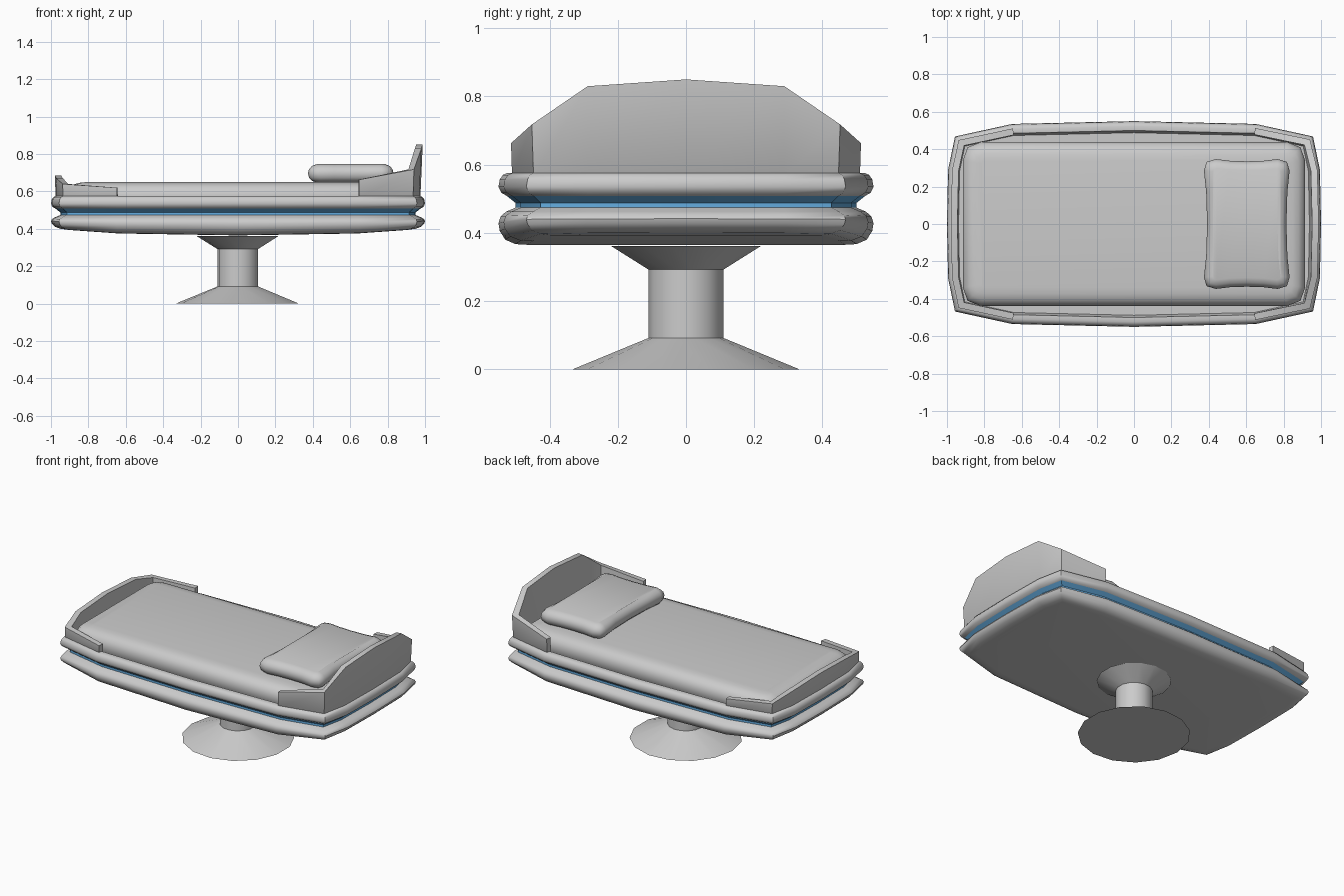
import bpy, bmesh, math
from mathutils import Vector

if "Cube" in bpy.data.objects:
    bpy.data.objects.remove(bpy.data.objects["Cube"])


def ring(quadrant):
    """Mirror a quarter outline (+x towards +y) into a closed loop."""
    half = quadrant + [(-x, y) for x, y in reversed(quadrant) if x > 0]
    return half + [(x, -y) for x, y in reversed(half) if y > 0]


def inset(pts, d):
    """Move every side of a closed outline inwards by d."""
    out, n = [], len(pts)
    for i, p in enumerate(pts):
        p = Vector(p)
        a = (p - Vector(pts[i - 1])).normalized()
        b = (Vector(pts[(i + 1) % n]) - p).normalized()
        na, nb = Vector((-a.y, a.x)), Vector((-b.y, b.x))
        out.append(p + (na + nb) * d / (1 + na.dot(nb)))
    return out


def finish(name, bm, angle=38, mat=None):
    bmesh.ops.recalc_face_normals(bm, faces=bm.faces)
    me = bpy.data.meshes.new(name)
    bm.to_mesh(me)
    bm.free()
    ob = bpy.data.objects.new(name, me)
    bpy.context.collection.objects.link(ob)
    if mat:
        me.materials.append(mat)
    bpy.ops.object.select_all(action='DESELECT')
    ob.select_set(True)
    bpy.context.view_layer.objects.active = ob
    bpy.ops.object.shade_smooth_by_angle(angle=math.radians(angle))
    return ob


def cap(bm, loop):
    """Close a mirrored loop with strips running across y."""
    n = len(loop)
    for i in range(n // 2):
        f = []
        for k in (i, i + 1, n - 1 - i, (n - i) % n):
            if loop[k] not in f:
                f.append(loop[k])
        bm.faces.new(f)


def loft(name, outline, profile, lift=None, bottom=False, top=False,
         angle=38, mat=None, cx=0):
    """Stack inset copies of an outline; profile is (inset, z)."""
    bm = bmesh.new()
    loops = []
    for d, z in profile:
        loops.append([bm.verts.new((p.x + cx, p.y, z + (lift(p.x, z) if lift else 0)))
                      for p in inset(outline, d)])
    n = len(outline)
    for a, b in zip(loops, loops[1:]):
        for i in range(n):
            j = (i + 1) % n
            bm.faces.new((a[i], a[j], b[j], b[i]))
    if bottom:
        cap(bm, loops[0])
    if top:
        cap(bm, loops[-1])
    return finish(name, bm, angle, mat)


def end_wall(name, side, heights):
    """Board wrapping one end of the bed; heights run from centre to side."""
    outer, inner = inset(shell, 0.025), inset(shell, 0.06)
    c = 0 if side > 0 else 8
    bm = bmesh.new()
    rows = []
    for k in range(-3, 4):
        i = (c + k) % 16
        z = heights[abs(k)]
        lean = 0.05 * max(0, z - 0.6)
        o, q = outer[i], inner[i]
        ot, qt = inset(shell, 0.025 - lean)[i], inset(shell, 0.06 - lean)[i]
        rows.append([bm.verts.new(v) for v in (
            (o.x, o.y, 0.565), (ot.x, ot.y, z), (qt.x, qt.y, z), (q.x, q.y, 0.52))])
    for a, b in zip(rows, rows[1:]):
        for i in range(4):
            j = (i + 1) % 4
            bm.faces.new((a[i], a[j], b[j], b[i]))
    bm.faces.new(rows[0])
    bm.faces.new(rows[-1])
    finish(name, bm)


blue = bpy.data.materials.new("blue_glow")
blue.diffuse_color = (0.13, 0.42, 0.75, 1)
blue.use_nodes = True
blue.node_tree.nodes["Principled BSDF"].inputs["Base Color"].default_value = blue.diffuse_color

# Shell: lower hull with upswept ends, blue groove, upper rim tray
shell = ring([(1.0, 0), (0.994, 0.29), (0.957, 0.468), (0.65, 0.535), (0, 0.55)])
sweep = lambda x, z: 0.04 * abs(x) ** 3 * max(0, (0.46 - z) / 0.095)
loft("lower_hull", shell,
     [(0.085, 0.365), (0.05, 0.367), (0.02, 0.38), (0.004, 0.405), (0.0, 0.428),
      (0.006, 0.448), (0.022, 0.462), (0.05, 0.474)], lift=sweep, bottom=True)
loft("light_strip", shell, [(0.05, 0.474), (0.05, 0.488), (0.025, 0.508)], mat=blue)
loft("upper_rim", shell,
     [(0.025, 0.508), (0.008, 0.518), (0.0, 0.535), (0.004, 0.557), (0.013, 0.57),
      (0.027, 0.576), (0.05, 0.574), (0.062, 0.52)], top=True)

# Headboard and footboard
end_wall("headboard", 1, [0.85, 0.83, 0.718, 0.663])
end_wall("footboard", -1, [0.685, 0.672, 0.64, 0.62])

# Mattress
loft("mattress", ring([(0.915, 0.34), (0.89, 0.41), (0.82, 0.438)]),
     [(0.02, 0.515), (0.0, 0.55), (0.0, 0.59), (0.012, 0.618), (0.035, 0.637),
      (0.065, 0.646), (0.1, 0.65)], bottom=True, top=True, angle=60)

# Pillow
loft("pillow", ring([(0.212, 0), (0.217, 0.17), (0.229, 0.285), (0.215, 0.332),
                     (0.165, 0.347), (0.09, 0.338), (0, 0.335)]),
     [(0.048, 0.648), (0.022, 0.656), (0.006, 0.673), (0.0, 0.698), (0.006, 0.72),
      (0.022, 0.737), (0.048, 0.747)], bottom=True, top=True, angle=70, cx=0.603)

# Pedestal turned from a profile
bm = bmesh.new()
N = 15
rings = [[bm.verts.new((-r * math.cos(2 * math.pi * i / N),
                        r * math.sin(2 * math.pi * i / N), z)) for i in range(N)]
         for r, z in [(0.334, 0), (0.11, 0.092), (0.11, 0.292), (0.222, 0.362)]]
for a, b in zip(rings, rings[1:]):
    for i in range(N):
        j = (i + 1) % N
        bm.faces.new((a[i], a[j], b[j], b[i]))
bm.faces.new(rings[0])
bm.faces.new(rings[-1])
finish("pedestal", bm, 30)
